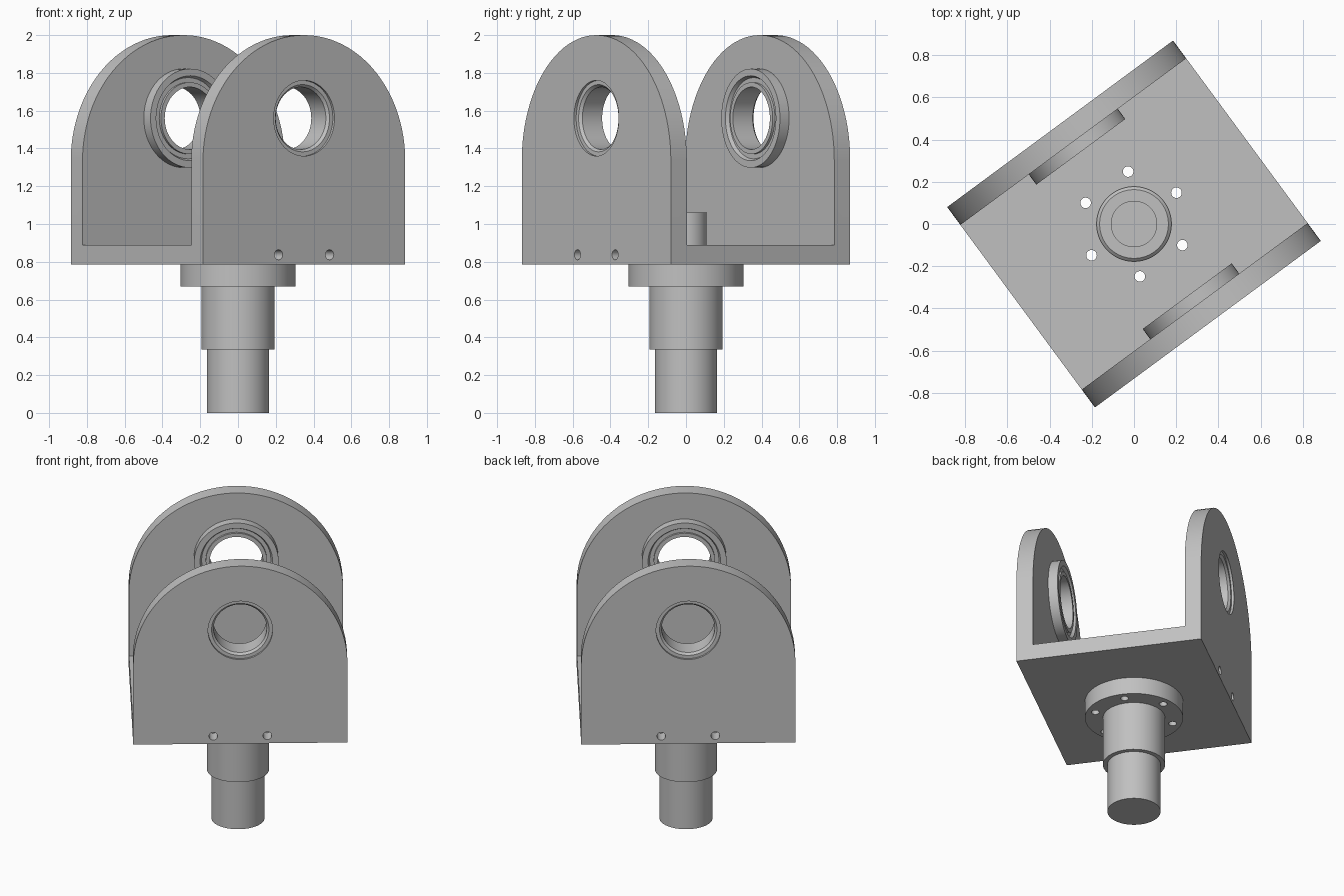
import bpy, bmesh, math
from mathutils import Matrix

cube = bpy.data.objects.get("Cube")
if cube:
    bpy.data.objects.remove(cube, do_unlink=True)

HALF_W, HALF_D, WALL = 0.665, 0.59, 0.105      # half width, half depth, plate thickness
BASE_Z, BORE_Z = 0.785, 1.56
TURN = Matrix.Rotation(math.radians(36.4), 4, 'Z')

grey = bpy.data.materials.new("plain_grey")
grey.use_nodes = True
colour = (0.53, 0.53, 0.53, 1)
grey.diffuse_color = colour
grey.node_tree.nodes["Principled BSDF"].inputs["Base Color"].default_value = colour


def make_object(name, bm, matrix):
    bmesh.ops.remove_doubles(bm, verts=bm.verts, dist=1e-5)
    bmesh.ops.recalc_face_normals(bm, faces=bm.faces)
    mesh = bpy.data.meshes.new(name)
    bm.to_mesh(mesh)
    bm.free()
    mesh.transform(TURN @ matrix)
    mesh.materials.append(grey)
    obj = bpy.data.objects.new(name, mesh)
    bpy.context.collection.objects.link(obj)
    return obj


def prism(name, profile, depth, matrix):
    """Extrude a flat outline along its z, centred."""
    bm = bmesh.new()
    face = bm.faces.new([bm.verts.new((x, y, -depth / 2)) for x, y in profile])
    new = bmesh.ops.extrude_face_region(bm, geom=[face])["geom"]
    bmesh.ops.translate(bm, vec=(0, 0, depth),
                        verts=[g for g in new if isinstance(g, bmesh.types.BMVert)])
    return make_object(name, bm, matrix)


def lathe(name, profile, matrix=Matrix(), closed=False, steps=64):
    """Turn (radius, height) points round the z axis."""
    bm = bmesh.new()
    verts = [bm.verts.new((r, 0, z)) for r, z in profile]
    pairs = list(zip(verts, verts[1:]))
    if closed:
        pairs.append((verts[-1], verts[0]))
    edges = [bm.edges.new(p) for p in pairs]
    bmesh.ops.spin(bm, geom=verts + edges, cent=(0, 0, 0), axis=(0, 0, 1),
                   angle=2 * math.pi, steps=steps, use_merge=False)
    return make_object(name, bm, matrix)


def rod(radius, low, high, matrix, steps=64):
    return lathe("cutter", [(0, low), (radius, low), (radius, high), (0, high)],
                 matrix, steps=steps)


def boolean(target, tool, operation):
    mod = target.modifiers.new("cut", 'BOOLEAN')
    mod.operation, mod.object, mod.solver = operation, tool, 'EXACT'
    bpy.context.view_layer.objects.active = target
    bpy.ops.object.modifier_apply(modifier=mod.name)


def remove(obj):
    bpy.data.objects.remove(obj, do_unlink=True)


# Fork: U-shaped channel trimmed by a round-topped outline
floor, inner, top = BASE_Z + WALL, HALF_D - WALL, 2.1
channel = [(-HALF_D, BASE_Z), (HALF_D, BASE_Z), (HALF_D, top), (inner, top),
           (inner, floor), (-inner, floor), (-inner, top), (-HALF_D, top)]
along_x = Matrix(((0, 0, 1, 0), (1, 0, 0, 0), (0, 1, 0, 0), (0, 0, 0, 1)))
fork = prism("fork", channel, 2 * HALF_W + 0.2, along_x)

arc_z = 2 - HALF_W
arch = [(-HALF_W, 0.5), (HALF_W, 0.5)]
arch += [(HALF_W * math.cos(a), arc_z + HALF_W * math.sin(a))
         for a in (math.pi * i / 48 for i in range(49))]
trim = prism("trim", arch, 2, Matrix.Rotation(math.pi / 2, 4, 'X'))
boolean(fork, trim, 'INTERSECT')
remove(trim)

# Stepped shaft with flange and a stub above the fork floor
shaft = lathe("shaft", [(0, 0), (0.165, 0), (0.165, 0.335), (0.193, 0.335), (0.193, 0.67),
                        (0.305, 0.67), (0.305, BASE_Z), (0.177, BASE_Z), (0.177, 0.877),
                        (0.163, floor), (0.11, floor), (0.11, 1.06), (0, 1.06)])
seat = rod(0.177, 0.7, 1, Matrix())
boolean(fork, seat, 'DIFFERENCE')
remove(seat)

# Ring of bolt holes through floor and flange
for i in range(6):
    spot = Matrix.Rotation(math.radians(60 * i), 4, 'Z') @ Matrix.Translation((0.25, 0, 0))
    hole = rod(0.025, 0.5, 1, spot, 20)
    boolean(fork, hole, 'DIFFERENCE')
    boolean(shaft, hole, 'DIFFERENCE')
    remove(hole)

# Each wall: bore, bearing ring and two small bolt holes
parts = [fork, shaft]
ring = [(0.2, 0.015), (0.178, 0.015), (0.165, 0.03), (0.165, 0.16), (0.19, 0.16),
        (0.19, 0.145), (0.215, 0.145), (0.225, 0.165), (0.262, 0.165),
        (0.262, WALL), (0.2, WALL)]
for name, angle in (("front", 0), ("back", math.pi)):
    side = Matrix.Rotation(angle, 4, 'Z')
    inward = Matrix.Rotation(-math.pi / 2, 4, 'X')

    def place(x, z):
        return side @ Matrix.Translation((x, -HALF_D, z)) @ inward

    cutters = [rod(0.2, -0.1, 0.2, place(0, BORE_Z))]
    cutters += [rod(0.027, -0.1, 0.1, place(x, 0.837), 20) for x in (-0.168, 0.168)]
    for cutter in cutters:
        boolean(fork, cutter, 'DIFFERENCE')
        remove(cutter)
    parts.append(lathe(name + "_bearing_ring", ring, place(0, BORE_Z), closed=True))

# Smooth the round faces, keep the edges sharp
bpy.ops.object.select_all(action='DESELECT')
for part in parts:
    part.select_set(True)
bpy.context.view_layer.objects.active = fork
bpy.ops.object.shade_smooth_by_angle(angle=math.radians(30))
